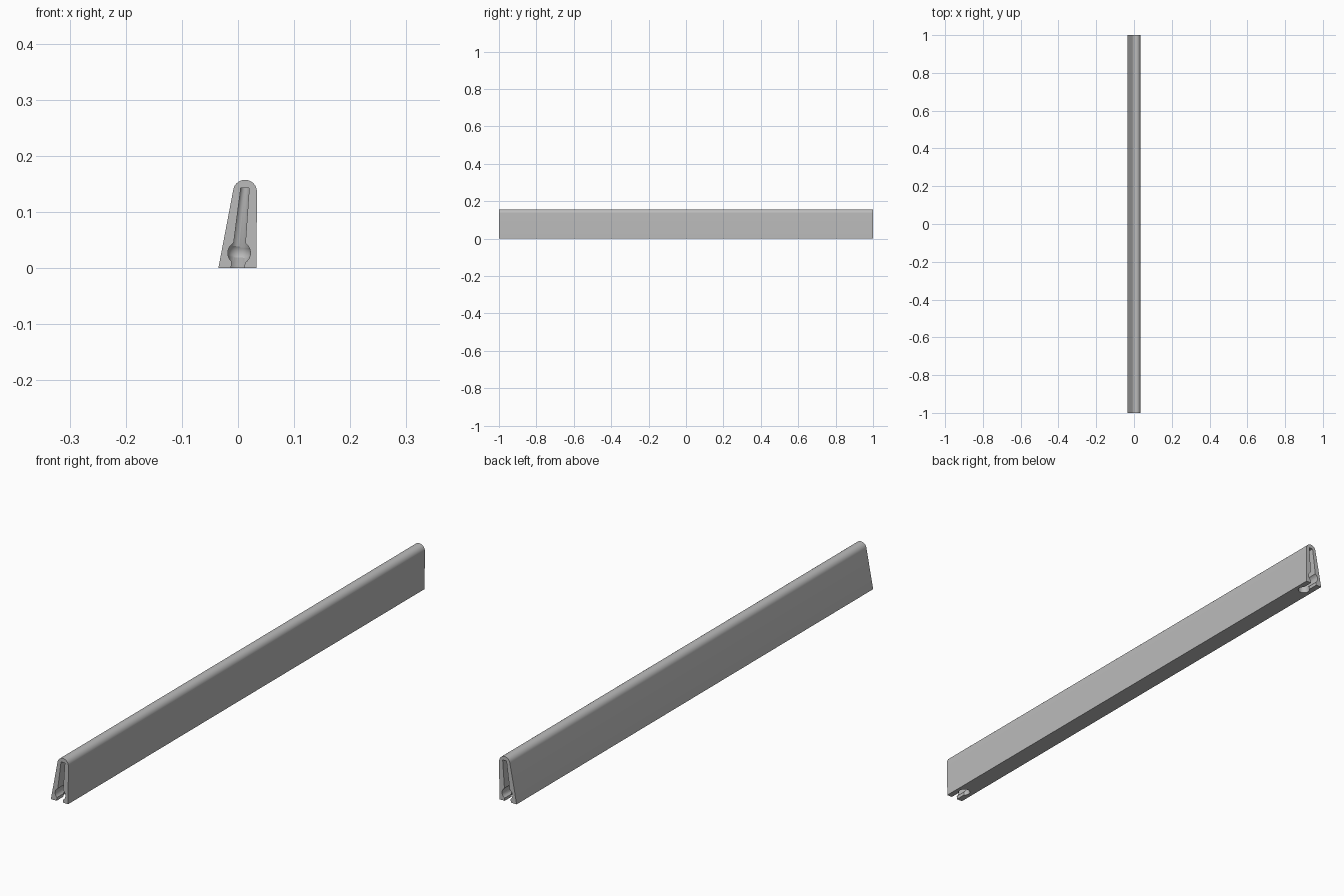
import bpy, bmesh, math
from mathutils import Vector

cube = bpy.data.objects.get("Cube")
if cube:
    bpy.data.objects.remove(cube, do_unlink=True)

grey = bpy.data.materials.new("plain grey")
grey.use_nodes = True
colour = (0.5, 0.5, 0.5, 1)
grey.diffuse_color = colour
grey.node_tree.nodes["Principled BSDF"].inputs["Base Color"].default_value = colour


def finish(name, bm):
    bmesh.ops.recalc_face_normals(bm, faces=bm.faces)
    mesh = bpy.data.meshes.new(name)
    bm.to_mesh(mesh)
    bm.free()
    mesh.materials.append(grey)
    obj = bpy.data.objects.new(name, mesh)
    bpy.context.collection.objects.link(obj)
    return obj


def extrude_profile(name, points, y0, y1):
    bm = bmesh.new()
    face = bm.faces.new([bm.verts.new((x, y0, z)) for x, z in points])
    out = bmesh.ops.extrude_face_region(bm, geom=[face])
    moved = [v for v in out["geom"] if isinstance(v, bmesh.types.BMVert)]
    bmesh.ops.translate(bm, verts=moved, vec=(0, y1 - y0, 0))
    return finish(name, bm)


def tapered_rod(name, start, end, r0, r1):
    start, end = Vector(start), Vector(end)
    axis = end - start
    bm = bmesh.new()
    bmesh.ops.create_cone(bm, cap_ends=True, segments=32, radius1=r0, radius2=r1, depth=axis.length)
    bm.transform(axis.to_track_quat("Z", "Y").to_matrix().to_4x4())
    bmesh.ops.translate(bm, verts=bm.verts, vec=(start + end) / 2)
    return finish(name, bm)


def ball(name, centre, radius):
    bm = bmesh.new()
    bmesh.ops.create_uvsphere(bm, u_segments=32, v_segments=16, radius=radius)
    bmesh.ops.translate(bm, verts=bm.verts, vec=centre)
    return finish(name, bm)


# Bar: upright on one side, sloping on the other, rounded on top
outline = [(-0.035, 0), (0.033, 0)]
for i in range(25):
    a = math.radians(170 * i / 24)
    outline.append((0.0125 + 0.0212 * math.cos(a), 0.136 + 0.0212 * math.sin(a)))
bar = extrude_profile("bar", outline, -1, 1)

# End pockets: leaning slot, round bore and upright hole
slot = [(-0.0135, -0.01), (0.0115, -0.01), (0.0135, 0.05), (0.020, 0.143), (0.005, 0.143), (-0.007, 0.05)]
cutters = []
for side in (-1, 1):
    deep, past = side * 0.945, side * 1.02
    cutters += [
        extrude_profile("slot_cutter", slot, deep, past),
        tapered_rod("bore_cutter", (0.002, deep, 0.027), (0.002, past, 0.027), 0.0202, 0.0202),
        ball("bore_end_cutter", (0.002, deep, 0.027), 0.0203),
        tapered_rod("hole_cutter", (-0.001, deep, -0.01), (0.0125, deep, 0.1432), 0.021, 0.0078),
    ]
for cutter in cutters:
    cutter.hide_render = True
    mod = bar.modifiers.new("pocket", "BOOLEAN")
    mod.operation = "DIFFERENCE"
    mod.solver = "EXACT"
    mod.object = cutter

# Bake the cuts and drop the cutters
bpy.context.view_layer.update()
cut_mesh = bpy.data.meshes.new_from_object(bar.evaluated_get(bpy.context.evaluated_depsgraph_get()))
bar.modifiers.clear()
bar.data = cut_mesh
cut_mesh.materials.clear()
cut_mesh.materials.append(grey)
for poly in cut_mesh.polygons:
    poly.material_index = 0
for cutter in cutters:
    bpy.data.objects.remove(cutter, do_unlink=True)

bpy.ops.object.select_all(action="DESELECT")
bar.select_set(True)
bpy.context.view_layer.objects.active = bar
bpy.ops.object.shade_smooth_by_angle(angle=math.radians(30))
